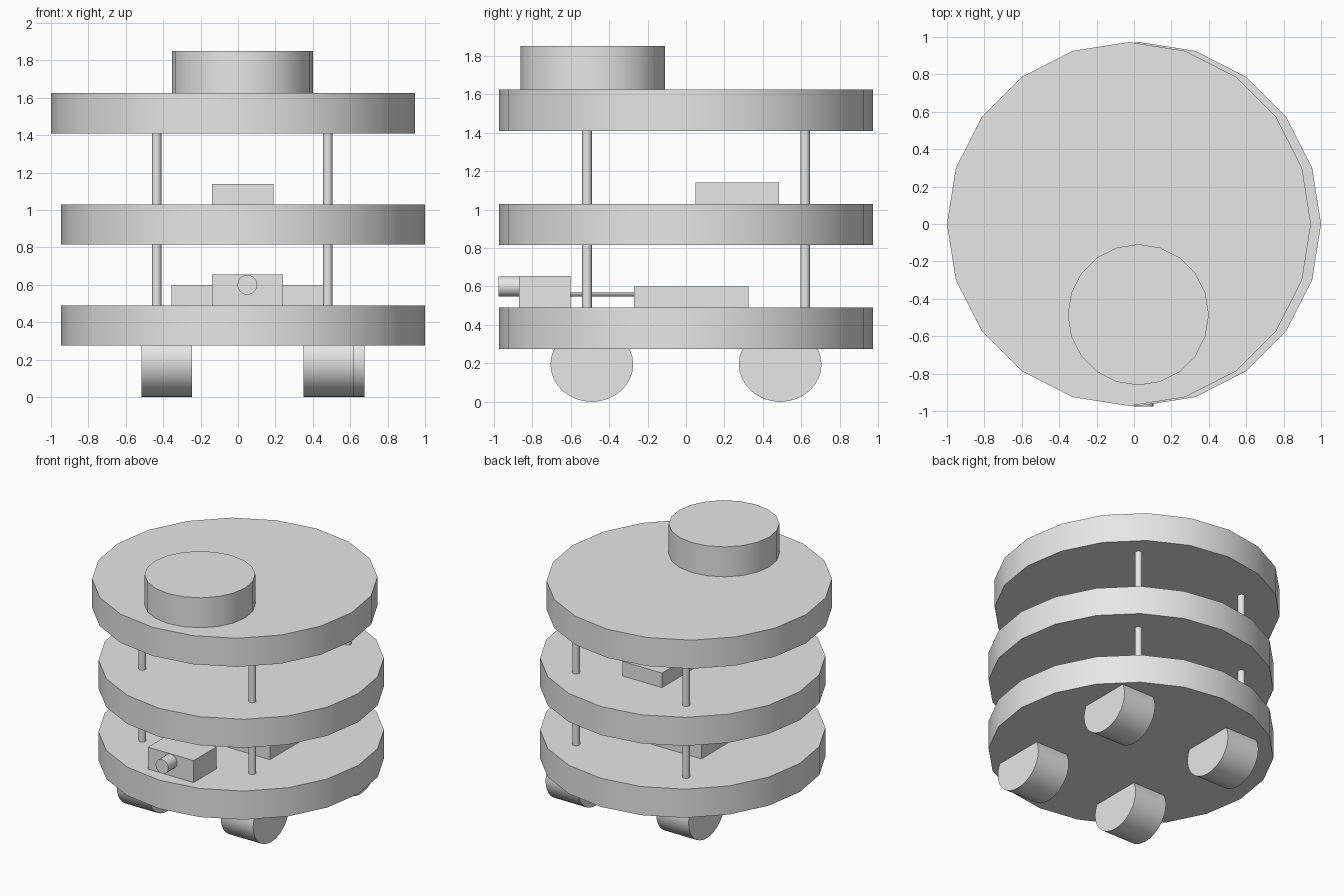
import bpy
from math import pi

cube = bpy.data.objects.get("Cube")
if cube:
    bpy.data.objects.remove(cube, do_unlink=True)

grey = bpy.data.materials.new("light_grey")
grey.use_nodes = True
colour = (0.8, 0.8, 0.8, 1)
grey.diffuse_color = colour
grey.node_tree.nodes["Principled BSDF"].inputs["Base Color"].default_value = colour


def finish(name):
    ob = bpy.context.object
    ob.name = name
    ob.data.materials.append(grey)
    bpy.ops.object.transform_apply(location=False, rotation=True, scale=True)
    return ob


def cylinder(name, centre, radius, length, axis="z", sides=20):
    turn = {"x": (0, pi / 2, 0), "y": (pi / 2, 0, 0), "z": (0, 0, 0)}[axis]
    bpy.ops.mesh.primitive_cylinder_add(vertices=sides, radius=radius, depth=length,
                                        location=centre, rotation=turn)
    # Put a corner of the polygon on the x axis
    ob = finish(name)
    bpy.ops.object.shade_smooth_by_angle()
    return ob


def box(name, x, y, z):
    spans = (x, y, z)
    bpy.ops.mesh.primitive_cube_add(size=1, location=[(a + b) / 2 for a, b in spans])
    bpy.context.object.scale = [b - a for a, b in spans]
    finish(name)


# Three round decks, the top one shifted sideways
for name, x, bottom in (("lower_deck", 0.027, 0.275),
                        ("middle_deck", 0.027, 0.815),
                        ("upper_deck", -0.027, 1.41)):
    cylinder(name, (x, 0, bottom + 0.1075), 0.973, 0.215)

# Round sensor on top
cylinder("top_sensor", (0.023, -0.485, 1.7375), 0.377, 0.225)

# Four posts through the decks
for side, x in (("right", -0.435), ("left", 0.48)):
    for end, y in (("front", -0.515), ("rear", 0.62)):
        cylinder(f"{end}_{side}_post", (x, y, 0.95), 0.025, 0.94)

# Four wheels, sunk into the lower deck
for name, x, y in (("front_right_wheel", -0.38, -0.49), ("rear_right_wheel", -0.38, 0.49),
                   ("front_left_wheel", 0.485, -0.49), ("rear_left_wheel", 0.54, 0.49)):
    wheel = cylinder(name, (x, y, 0.195), 0.215, 0.27, "x", 32)
    wheel.scale.z = 0.195 / 0.215

# Camera with its lens, cable and control board on the lower deck
box("camera_body", (-0.14, 0.24), (-0.87, -0.6), (0.49, 0.655))
cylinder("camera_lens", (0.05, -0.92, 0.6), 0.053, 0.11, "y")
cylinder("cable", (0.05, -0.435, 0.56), 0.012, 0.35, "y", 12)
box("control_board", (-0.355, 0.455), (-0.27, 0.325), (0.49, 0.6))

# Battery on the middle deck
box("battery", (-0.14, 0.19), (0.05, 0.485), (1.03, 1.14))
